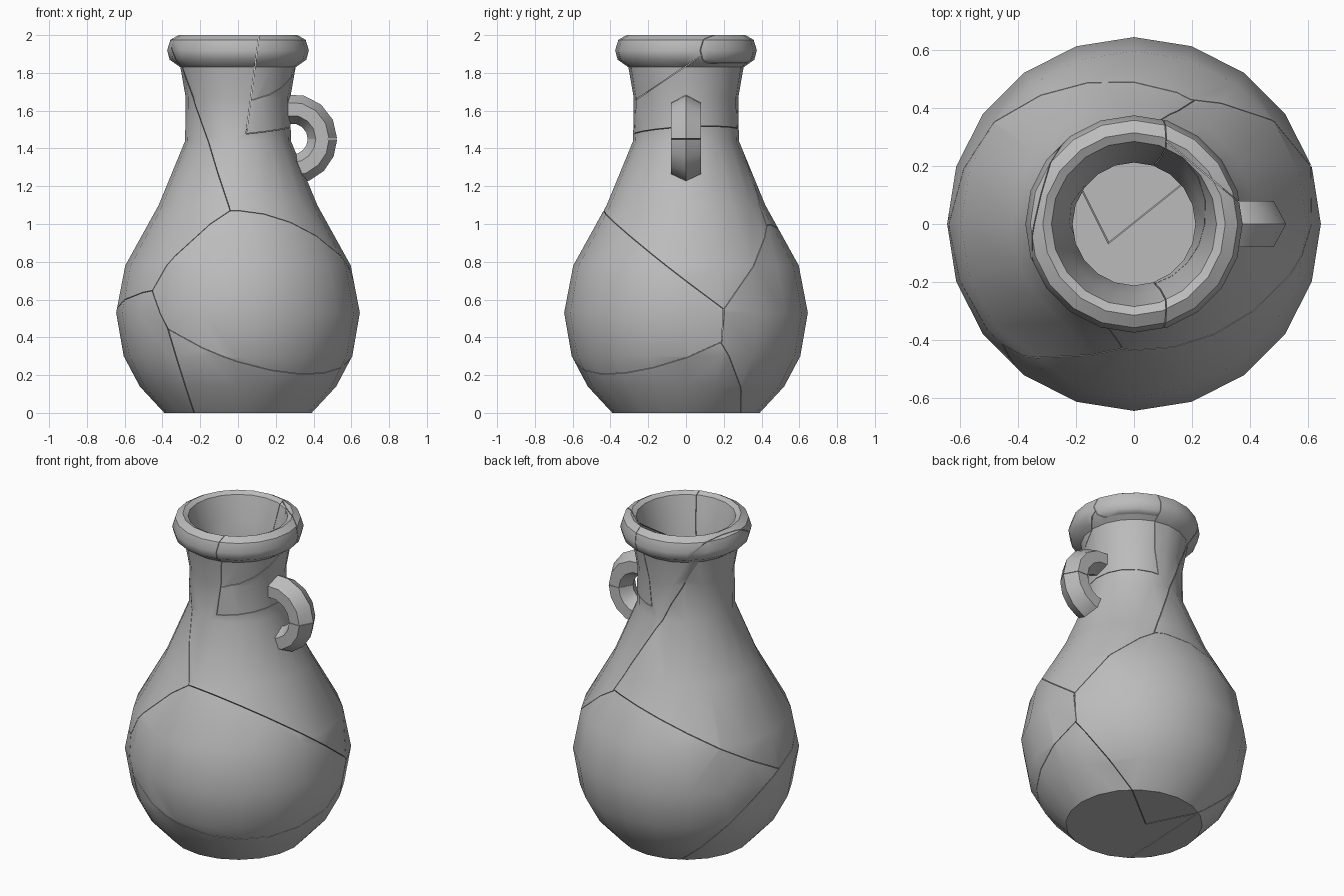
import bpy, bmesh, math
from mathutils import Vector

if "Cube" in bpy.data.objects:
    bpy.data.objects.remove(bpy.data.objects["Cube"])

SIDES = 20
GAP = 0.003

clay = bpy.data.materials.new("grey clay")
clay.diffuse_color = (0.5, 0.5, 0.5, 1)
clay.use_nodes = True
clay.node_tree.nodes["Principled BSDF"].inputs["Base Color"].default_value = clay.diffuse_color


def new_object(name, bm):
    bmesh.ops.recalc_face_normals(bm, faces=bm.faces)
    mesh = bpy.data.meshes.new(name)
    bm.to_mesh(mesh)
    bm.free()
    obj = bpy.data.objects.new(name, mesh)
    bpy.context.collection.objects.link(obj)
    mesh.materials.append(clay)
    return obj


def smooth(obj, angle):
    obj.data.shade_smooth()
    obj.data.set_sharp_from_angle(angle=math.radians(angle))


def lathe(name, profile):
    """Closed vessel: the profile starts and ends on a flat disc."""
    bm = bmesh.new()
    rings = []
    for r, z in profile:
        rings.append([bm.verts.new((r * math.cos(math.tau * i / SIDES),
                                    r * math.sin(math.tau * i / SIDES), z))
                      for i in range(SIDES)])
    for a, b in zip(rings, rings[1:]):
        for i in range(SIDES):
            j = (i + 1) % SIDES
            bm.faces.new((a[i], a[j], b[j], b[i]))
    bm.faces.new(rings[0])
    bm.faces.new(rings[-1])
    return new_object(name, bm)


def cutter(planes, inset):
    """Convex block bounded by (point, outward normal) planes."""
    bm = bmesh.new()
    bmesh.ops.create_cube(bm, size=6)
    for point, normal in planes:
        n = Vector(normal).normalized()
        cut = bmesh.ops.bisect_plane(bm, geom=bm.verts[:] + bm.edges[:] + bm.faces[:],
                                     plane_co=Vector(point) - n * inset,
                                     plane_no=n, clear_outer=True)
        edges = [e for e in cut["geom_cut"] if isinstance(e, bmesh.types.BMEdge)]
        bmesh.ops.contextual_create(bm, geom=edges)
    obj = new_object("cutter", bm)
    obj.hide_render = True
    return obj


def boolean(obj, tool, operation):
    mod = obj.modifiers.new("cut", 'BOOLEAN')
    mod.operation, mod.solver, mod.object = operation, 'EXACT', tool
    dg = bpy.context.evaluated_depsgraph_get()
    mesh = bpy.data.meshes.new_from_object(obj.evaluated_get(dg))
    obj.modifiers.clear()
    obj.data = mesh
    bpy.data.objects.remove(tool)


def carve(rest, name, planes):
    """Break one shard off the rest, leaving a hairline crack."""
    shard = rest.copy()
    shard.data = rest.data.copy()
    shard.name = name
    bpy.context.collection.objects.link(shard)
    boolean(shard, cutter(planes, GAP), 'INTERSECT')
    boolean(rest, cutter(planes, 0), 'DIFFERENCE')
    return shard


# Hollow vessel: outside, rolled lip, then inside down to the floor
vase = lathe("left_shoulder_shard", [
    (0.39, 0), (0.52, 0.14), (0.605, 0.30), (0.645, 0.53), (0.597, 0.78),
    (0.42, 1.10), (0.28, 1.44), (0.277, 1.67), (0.305, 1.83), (0.362, 1.87),
    (0.375, 1.92), (0.358, 1.975), (0.315, 2.0), (0.285, 1.985),
    (0.245, 1.84), (0.212, 1.66), (0.212, 1.45), (0.35, 1.10), (0.525, 0.76),
    (0.57, 0.53), (0.535, 0.32), (0.46, 0.18), (0.36, 0.08)])

# Corners where cracks meet
front_top = (-0.05, -0.44, 1.08)
front_left = (-0.46, -0.42, 0.65)
front_low = (-0.37, -0.49, 0.45)
right_mid = (0.61, 0.20, 0.55)
back_top = (0.20, 0.43, 1.0)
back_base = (0.26, 0.29, 0)
left_base = (-0.20, 0.33, 0)

shards = [vase]
# Neck and rim shards on the handle side
neck = carve(vase, "neck_shard", [((0, 0, 1.485), (0.1, 0.05, -1)),
                                  ((0.05, 0, 1.54), (-1, 0, 0.13))])
chip = carve(neck, "rim_chip", [((0.205, 0.205, 1.9), (-0.64, -0.77, 0)),
                                ((0.2, 0.2, 1.85), (0, 0, -1))])
rim = carve(neck, "rim_shard", [((0.25, -0.2, 1.70), (0, 0.56, -0.83))])
# Big front and back shards
front = carve(vase, "front_shard", [
    (front_top, (0.06, 0.6, 0.8)), (front_top, (-0.5, 0.75, 0.51)),
    (front_left, (-0.85, 0.3, -0.49)), (front_low, (-0.13, 0.145, -0.344)),
    (right_mid, (0, 1, -0.05))])
back = carve(vase, "back_shard", [
    (right_mid, (0.35, -0.7, 0.68)), (back_top, (-0.23, -0.43, 0.87)),
    (right_mid, (0.6, -0.8, 0)), (back_base, (0.4, -0.5, -0.5)),
    (left_base, (-0.6, -0.3, -0.66))])
# Base shards, then the shoulder split in two
base = carve(vase, "base_shard", [(front_left, (0.037, 0.242, 1))])
left = carve(base, "left_base_shard", [((-0.23, -0.32, 0), (0.2925, -0.0135, 0.086))])
shoulder = carve(vase, "right_shoulder_shard", [(front_top, (-0.2, 0.05, -0.09))])
shards += [neck, chip, rim, front, back, base, left, shoulder]
for shard in shards:
    smooth(shard, 42)


# Ring handle in two arcs, with a six-sided section pointed outward
def handle(name, start, end, steps=4):
    bm = bmesh.new()
    section = [(0.238, 0), (0.195, 0.08), (0.125, 0.08),
               (0.082, 0), (0.125, -0.08), (0.195, -0.08)]
    rings = []
    for i in range(steps + 1):
        a = math.radians(start + (end - start) * i / steps)
        rings.append([bm.verts.new((0.287 + r * math.cos(a), y, 1.45 + r * math.sin(a)))
                      for r, y in section])
    for a, b in zip(rings, rings[1:]):
        for i in range(6):
            j = (i + 1) % 6
            bm.faces.new((a[i], a[j], b[j], b[i]))
    bm.faces.new(rings[0])
    bm.faces.new(rings[-1])
    smooth(new_object(name, bm), 35)


handle("upper_handle", 0.4, 100)
handle("lower_handle", -90, -0.4)
